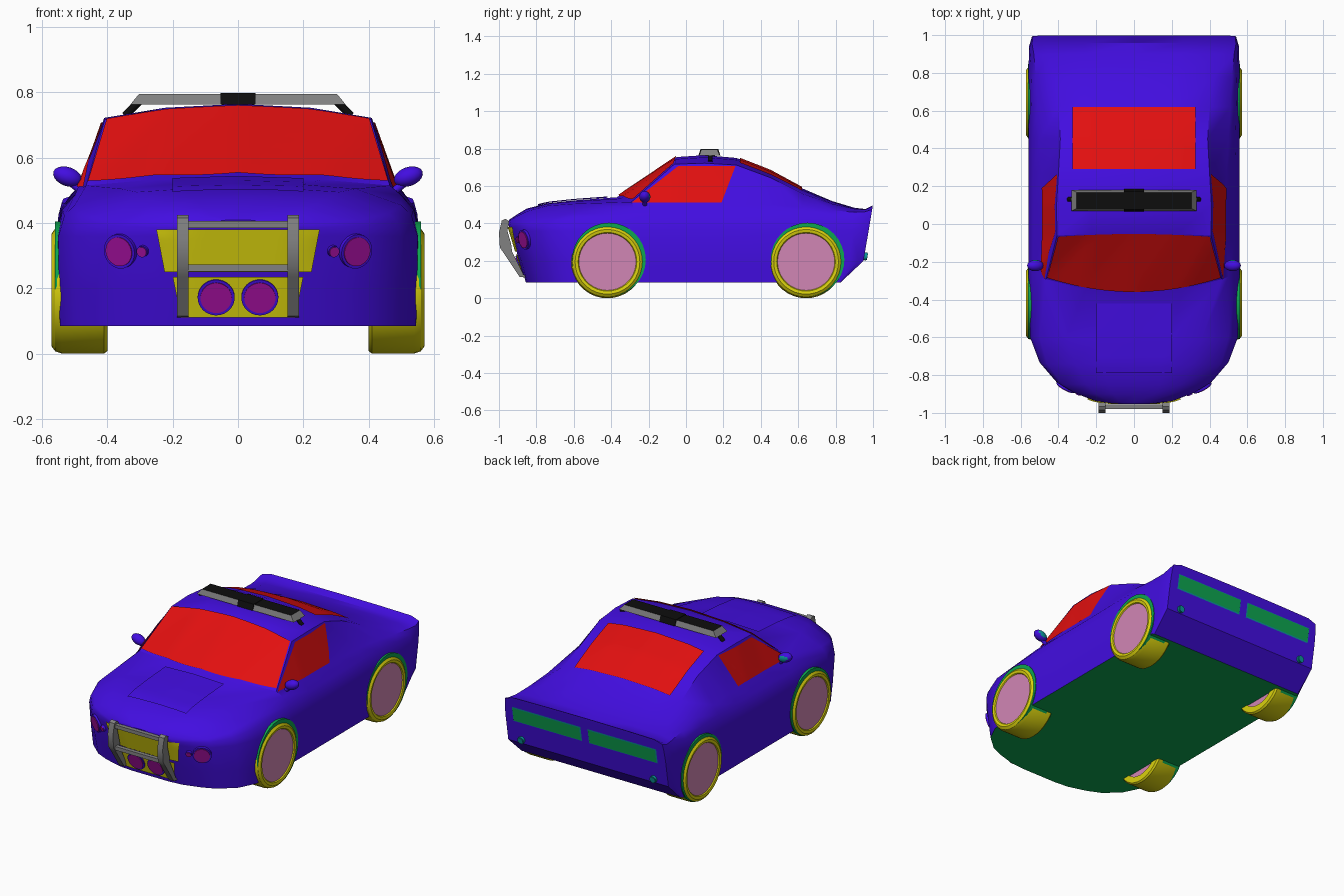
import bpy
import bmesh
from math import radians
from mathutils import Matrix, Vector
from mathutils.bvhtree import BVHTree

cube = bpy.data.objects.get("Cube")
if cube:
    bpy.data.objects.remove(cube, do_unlink=True)


def material(name, r, g, b):
    m = bpy.data.materials.new(name)
    m.use_nodes = True
    m.diffuse_color = (r, g, b, 1)
    m.node_tree.nodes["Principled BSDF"].inputs["Base Color"].default_value = (r, g, b, 1)
    return m


BLUE = material("body_blue", .055, .004, .75)
RED = material("glass_red", .76, .005, .005)
YELLOW = material("tyre_yellow", .7, .64, .004)
PINK = material("wheel_pink", .64, .24, .46)
PURPLE = material("lamp_purple", .36, .005, .33)
GREY = material("bar_grey", .22, .22, .22)
BLACK = material("beacon_black", .004, .004, .004)
GREEN = material("underside_green", .004, .38, .08)
TEAL = material("trim_teal", .003, .3, .32)


def finish(name, bm, *mats, normals=True):
    """Turn a bmesh into a named object with sharp-edged smooth shading."""
    if normals:
        bmesh.ops.recalc_face_normals(bm, faces=bm.faces[:])
    mesh = bpy.data.meshes.new(name)
    bm.to_mesh(mesh)
    bm.free()
    for m in mats:
        mesh.materials.append(m)
    ob = bpy.data.objects.new(name, mesh)
    bpy.context.collection.objects.link(ob)
    bpy.ops.object.select_all(action='DESELECT')
    ob.select_set(True)
    bpy.context.view_layer.objects.active = ob
    bpy.ops.object.shade_smooth_by_angle(angle=radians(32))
    return ob


def prism(name, mat, profile, x0, x1):
    """Extrude a (y, z) outline across x."""
    bm = bmesh.new()
    face = bm.faces.new([bm.verts.new((x0, y, z)) for y, z in profile])
    ext = bmesh.ops.extrude_face_region(bm, geom=[face])["geom"]
    bmesh.ops.translate(bm, vec=(x1 - x0, 0, 0),
                        verts=[v for v in ext if isinstance(v, bmesh.types.BMVert)])
    return finish(name, bm, mat)


def cylinder(name, mat, centre, axis, radius, depth):
    bm = bmesh.new()
    turn = Vector(axis).to_track_quat('Z', 'Y').to_matrix().to_4x4()
    bmesh.ops.create_cone(bm, cap_ends=True, segments=32, radius1=radius, radius2=radius,
                          depth=depth, matrix=Matrix.Translation(centre) @ turn)
    return finish(name, bm, mat)


# Body stations: y, side x, shoulder x, shoulder z, roof edge x, roof edge z, crown z
STATIONS = [
    (-.957, .13, .12, .395, .07, .405, .41),
    (-.945, .22, .20, .395, .13, .415, .42),
    (-.90, .33, .30, .405, .20, .44, .45),
    (-.85, .41, .38, .41, .25, .465, .48),
    (-.74, .50, .46, .43, .31, .495, .508),
    (-.60, .55, .50, .455, .36, .505, .523),
    (-.37, .558, .50, .485, .465, .515, .54),
    (-.05, .558, .487, .50, .408, .717, .755),
    (.10, .558, .487, .50, .41, .722, .765),
    (.27, .558, .49, .50, .40, .712, .75),
    (.45, .558, .50, .50, .39, .645, .68),
    (.62, .558, .51, .49, .40, .56, .588),
    (.78, .558, .52, .47, .42, .505, .52),
    (.90, .557, .53, .46, .45, .478, .484),
    (.96, .555, .54, .462, .47, .474, .477),
    (.998, .545, .535, .475, .48, .492, .497)]
BOW = {-.37: .08, -.05: -.015}


def shear(y, z):
    """Rake the nose and tail so they tuck in toward the floor."""
    if y < -.6:
        return y + .1 * (-.6 - y) / .36 * max(0, .42 - z) / .33
    if y > .8:
        return y - (y - .8) * (.85 * max(0, .49 - z) + 4.5 * max(0, .2 - z))
    return y


# Body shell: lofted mirrored sections, underside faces green
bm = bmesh.new()
rings = []
for y, w, xs, zs, xr, zr, zt in STATIONS:
    half = [(0, zt), (xr * .55, zr + (zt - zr) * .72), (xr, zr), (xs, zs),
            (xs + (w - xs) * .65, zs - (zs - .36) * .35), (w, .36), (w, .2), (w - .005, .085)]
    ring = half + [(-x, z) for x, z in reversed(half[1:])]
    rings.append([bm.verts.new((x, shear(y, z) + BOW.get(y, 0) * (x / .47) ** 2, z))
                  for x, z in ring])
count = len(rings[0])
for a, b in zip(rings, rings[1:]):
    for i in range(count):
        j = (i + 1) % count
        bm.faces.new((a[i], a[j], b[j], b[i]))
for end in (rings[0], rings[-1]):
    bm.faces.new((end[0], end[1], end[-1]))
    for i in range(1, count // 2):
        bm.faces.new((end[i], end[i + 1], end[-i - 1], end[-i]))
bmesh.ops.recalc_face_normals(bm, faces=bm.faces[:])
for f in bm.faces:
    f.material_index = int(f.normal.z < -.9)
bm.normal_update()
SHELL = BVHTree.FromBMesh(bm)
finish("body_shell", bm, BLUE, GREEN)


def project(a, b, axis, sign):
    """Cast a 2D point along an axis onto the shell; returns location and normal."""
    p = [a, b]
    p.insert(axis, -3 * sign)
    d = Vector((0, 0, 0))
    d[axis] = sign
    loc, normal, _, _ = SHELL.ray_cast(Vector(p), d)
    if loc is None:
        p[axis] = 0
        loc, normal, _, _ = SHELL.find_nearest(Vector(p))
    return loc, normal, d


def patch(name, mat, corners, axis, sign, bow=(0, 0), lift=.008, nu=22, nv=12):
    """Thin panel laid over the shell: a four-corner grid projected along an axis."""
    c = [Vector(p) for p in corners]
    bm = bmesh.new()
    grid = []
    for j in range(nv + 1):
        v, row = j / nv, []
        for i in range(nu + 1):
            u = i / nu
            p = c[0].lerp(c[1], u).lerp(c[3].lerp(c[2], u), v)
            p.y -= (bow[0] + (bow[1] - bow[0]) * v) * (1 - (2 * u - 1) ** 2)
            loc, _, d = project(p.x, p.y, axis, sign)
            row.append(bm.verts.new(loc - d * lift))
        grid.append(row)
    for r, s in zip(grid, grid[1:]):
        for i in range(nu):
            bm.faces.new((r[i], r[i + 1], s[i + 1], s[i]))
    bm.normal_update()
    if sum((f.normal.dot(d) for f in bm.faces)) > 0:
        bmesh.ops.reverse_faces(bm, faces=bm.faces[:])
    return finish(name, bm, mat, normals=False)


def box(x, y0, y1):
    return [(-x, y0), (x, y0), (x, y1), (-x, y1)]


# Glass, bonnet panel and grilles
patch("windscreen", RED, [(-.46, -.285), (.46, -.285), (.402, -.068), (-.402, -.068)],
      2, -1, bow=(.075, -.015))
patch("rear_window", RED, box(.325, .29, .62), 2, -1)
patch("bonnet_panel", BLUE, box(.2, -.79, -.42), 2, -1)
patch("upper_grille", YELLOW, [(-.225, .25), (.225, .25), (.25, .38), (-.25, .38)], 1, 1)
patch("lower_grille", YELLOW, [(-.175, .11), (.175, .11), (.2, .235), (-.2, .235)], 1, 1)

# Tyre section as (x, radius)
TYRE = [(.4, .15), (.4, .187), (.41, .195), (.54, .195), (.56, .188),
        (.571, .173), (.568, .157), (.558, .15)]


def wheel(label, s, y):
    r = .195
    bm = bmesh.new()
    verts = [bm.verts.new((s * x, y, r + rad)) for x, rad in TYRE]
    edges = [bm.edges.new((verts[i], verts[(i + 1) % len(verts)])) for i in range(len(verts))]
    bmesh.ops.spin(bm, geom=verts + edges, cent=(0, y, r), axis=(1, 0, 0),
                   angle=radians(360), steps=36, use_merge=True)
    bmesh.ops.remove_doubles(bm, verts=bm.verts[:], dist=.0005)
    finish(label + "_tyre", bm, YELLOW)
    cylinder(label + "_wheel_disc", PINK, (s * .484, y, r), (1, 0, 0), .156, .156)
    cylinder(label + "_arch_liner", GREEN, (s * .5, y + .008, r + .012), (1, 0, 0), .197, .122)


def lamp(name, x, z, radius, sign, mat, rim):
    loc, n, _ = project(x, z, 1, sign)
    cylinder(name + "_rim", rim, loc, n, radius * 1.18, .026)
    cylinder(name, mat, loc, n, radius, .034)


for side, s in (("left", 1), ("right", -1)):
    patch(side + "_side_window", RED, [(-.29, .512), (.19, .512), (.265, .708), (-.04, .708)],
          0, -s, lift=.005)
    wheel(side + "_front", s, -.42)
    wheel(side + "_rear", s, .642)

    # Lamps front and rear
    lamp(side + "_headlamp", s * .358, .315, .045, 1, PURPLE, BLUE)
    lamp(side + "_marker_lamp", s * .29, .315, .015, 1, PURPLE, BLUE)
    lamp(side + "_fog_lamp", s * .067, .175, .048, 1, PURPLE, BLUE)
    lamp(side + "_reversing_lamp", s * .45, .225, .018, -1, TEAL, TEAL)
    for name, mat, g, lift in (("_tail_surround", TEAL, .006, .004), ("_tail_lamp", GREEN, 0, .008)):
        patch(side + name, mat, [(s * (.03 - g), .345 - g), (s * (.485 + g), .345 - g),
                                 (s * (.485 + g), .425 + g), (s * (.03 - g), .425 + g)],
              1, -1, lift=lift)

    # Door mirror with a teal glass facing back
    bm = bmesh.new()
    bmesh.ops.create_uvsphere(bm, u_segments=16, v_segments=10, radius=1,
                              matrix=Matrix.Translation((s * .522, -.22, .542))
                              @ Matrix.Rotation(radians(-s * 20), 4, 'Y')
                              @ Matrix.Diagonal((.046, .03, .029, 1)))
    for f in bm.faces:
        f.material_index = int(f.normal.y > .8)
    finish(side + "_mirror", bm, BLUE, TEAL)
    cylinder(side + "_mirror_arm", BLUE, (s * .5, -.22, .515), (s, 0, .8), .012, .06)

    # Push bar upright and roof bar foot
    prism(side + "_bar_upright", GREY,
          [(-.965, .425), (-.985, .415), (-1, .35), (-.995, .27), (-.97, .235), (-.89, .115),
           (-.85, .11), (-.87, .128), (-.93, .25), (-.935, .29), (-.955, .36), (-.945, .41)],
          s * .151, s * .187)
    cylinder(side + "_beacon_foot", BLACK, (s * .325, .13, .75), (s, 0, -1), .012, .06)

for name, z in (("upper_crossbar", .395), ("lower_crossbar", .262)):
    prism(name, GREY, [(-.98, z - .011), (-.955, z - .011), (-.955, z + .011), (-.98, z + .011)],
          -.155, .155)

# Roof beacon: tapered grey bar with a black top and a black centre block
bm = bmesh.new()
bmesh.ops.create_cube(bm, size=1, matrix=Matrix.Translation((0, .125, .779))
                      @ Matrix.Diagonal((.66, .11, .032, 1)))
for v in bm.verts:
    if v.co.z > .78:
        v.co.x *= .92
        v.co.y += .012 if v.co.y < .125 else -.012
bm.normal_update()
for f in bm.faces:
    f.material_index = int(abs(f.normal.z) > .9)
finish("roof_beacon", bm, GREY, BLACK)
prism("beacon_centre", BLACK, [(.066, .763), (.184, .763), (.172, .798), (.078, .798)], -.053, .053)
prism("beacon_mount", BLACK, [(.095, .74), (.155, .74), (.155, .77), (.095, .77)], -.05, .05)
